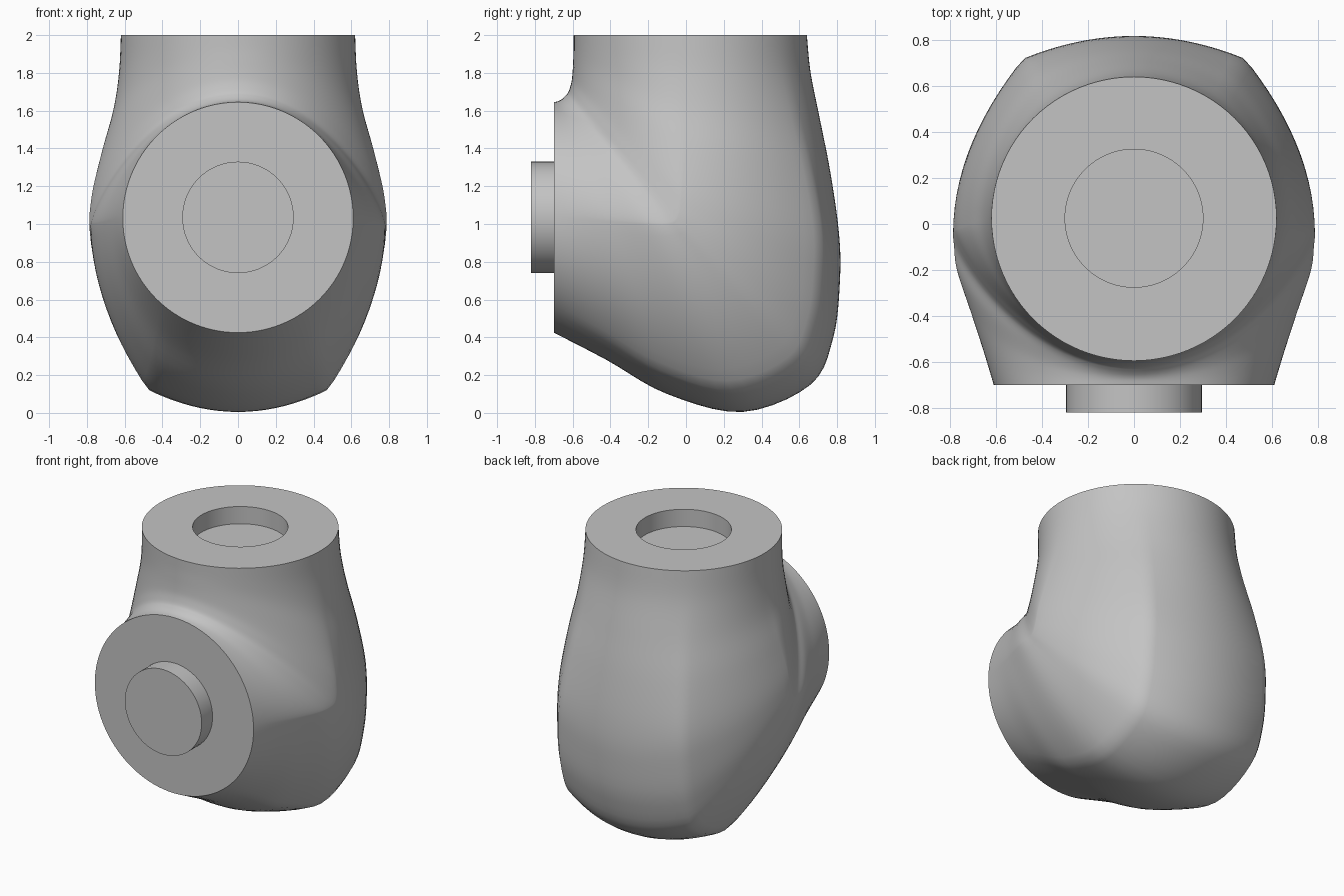
import bpy, bmesh
from math import sin, cos, pi, radians, sqrt

if "Cube" in bpy.data.objects:
    bpy.data.objects.remove(bpy.data.objects["Cube"])

SEGMENTS = 96
STEPS = 5

grey = bpy.data.materials.new("plain grey")
grey.use_nodes = True
colour = (0.55, 0.55, 0.55, 1)
grey.diffuse_color = colour
grey.node_tree.nodes["Principled BSDF"].inputs["Base Color"].default_value = colour


def spline(a, b, c, d, t):
    """Smooth value between b and c."""
    return b + 0.5 * t * (c - a + t * (2*a - 5*b + 4*c - d + t * (3*(b - c) + d - a)))


def section(bm, inner_y, inner_z, mid_y, mid_z, outer_y, outer_z, width, box):
    """One closed ring; box blends a circle into the ridged elbow shape."""
    verts = []
    for i in range(SEGMENTS):
        angle = 2 * pi * i / SEGMENTS
        s, c = abs(sin(angle)), abs(cos(angle))
        if cos(angle) > 0:
            ridged = min(1 - 0.31 * s * s, sqrt(max(0, 1 - s) / 0.49))
            reach = c + box * (ridged - c)
            end_y, end_z = outer_y, outer_z
        else:
            reach = c ** (1 + 0.6 * box)
            end_y, end_z = inner_y, inner_z
        verts.append(bm.verts.new((width * sin(angle),
                                   mid_y + (end_y - mid_y) * reach,
                                   mid_z + (end_z - mid_z) * reach)))
    return verts


def loft(name, rows):
    """Skin the rings in order and cap both ends."""
    bm = bmesh.new()
    rings = [section(bm, *row) for row in rows]
    for a, b in zip(rings, rings[1:]):
        for i in range(SEGMENTS):
            j = (i + 1) % SEGMENTS
            bm.faces.new((a[i], a[j], b[j], b[i]))
    bm.faces.new(rings[0])
    bm.faces.new(rings[-1])
    bmesh.ops.recalc_face_normals(bm, faces=bm.faces)
    mesh = bpy.data.meshes.new(name)
    bm.to_mesh(mesh)
    bm.free()
    mesh.materials.append(grey)
    obj = bpy.data.objects.new(name, mesh)
    bpy.context.collection.objects.link(obj)
    bpy.ops.object.select_all(action="DESELECT")
    obj.select_set(True)
    bpy.context.view_layer.objects.active = obj
    bpy.ops.object.shade_smooth_by_angle(angle=radians(40))
    return obj


def flat_ring(y, z, radius):
    return (y - radius, z, y, z, y + radius, z, radius, 0)


# Elbow stations: inner y z, middle y z, outer y z, half width, ridge amount
stations = [
    (-.595, 2, .025, 2, .64, 2, .62, 0),
    (-.595, 1.93, .025, 1.8, .66, 1.8, .63, .1),
    (-.597, 1.87, .015, 1.6, .71, 1.55, .66, .35),
    (-.6, 1.81, 0, 1.4, .765, 1.27, .715, .7),
    (-.605, 1.76, -.02, 1.2, .81, .95, .765, 1),
    (-.615, 1.72, -.03, 1.08, .815, .7, .783, 1),
    (-.625, 1.695, -.05, 1.02, .78, .4, .787, 1),
    (-.637, 1.68, -.09, 1, .66, .15, .783, 1),
    (-.65, 1.667, -.2, 1, .3, .005, .77, 1),
    (-.663, 1.657, -.38, 1.01, -.1, .1, .71, .7),
    (-.678, 1.65, -.55, 1.025, -.42, .28, .655, .35),
    (-.7, 1.645, -.7, 1.03, -.7, .425, .61, 0),
]

# Socket floor and wall, then the smooth elbow down to the front flange
rows = [flat_ring(.025, 1.88, .3), flat_ring(.025, 2, .3)]
last = len(stations) - 1
for k in range(last):
    near = [stations[min(max(k + o, 0), last)] for o in (-1, 0, 1, 2)]
    for step in range(STEPS):
        rows.append([spline(*values, step / STEPS) for values in zip(*near)])
rows.append(stations[-1])
loft("elbow_housing", rows)

# Round peg on the front flange
bpy.ops.mesh.primitive_cylinder_add(vertices=64, radius=.295, depth=.14,
                                    location=(0, -.75, 1.035),
                                    rotation=(pi / 2, 0, 0))
peg = bpy.context.object
peg.name = "front_peg"
peg.data.materials.append(grey)
bpy.ops.object.shade_smooth_by_angle(angle=radians(40))
